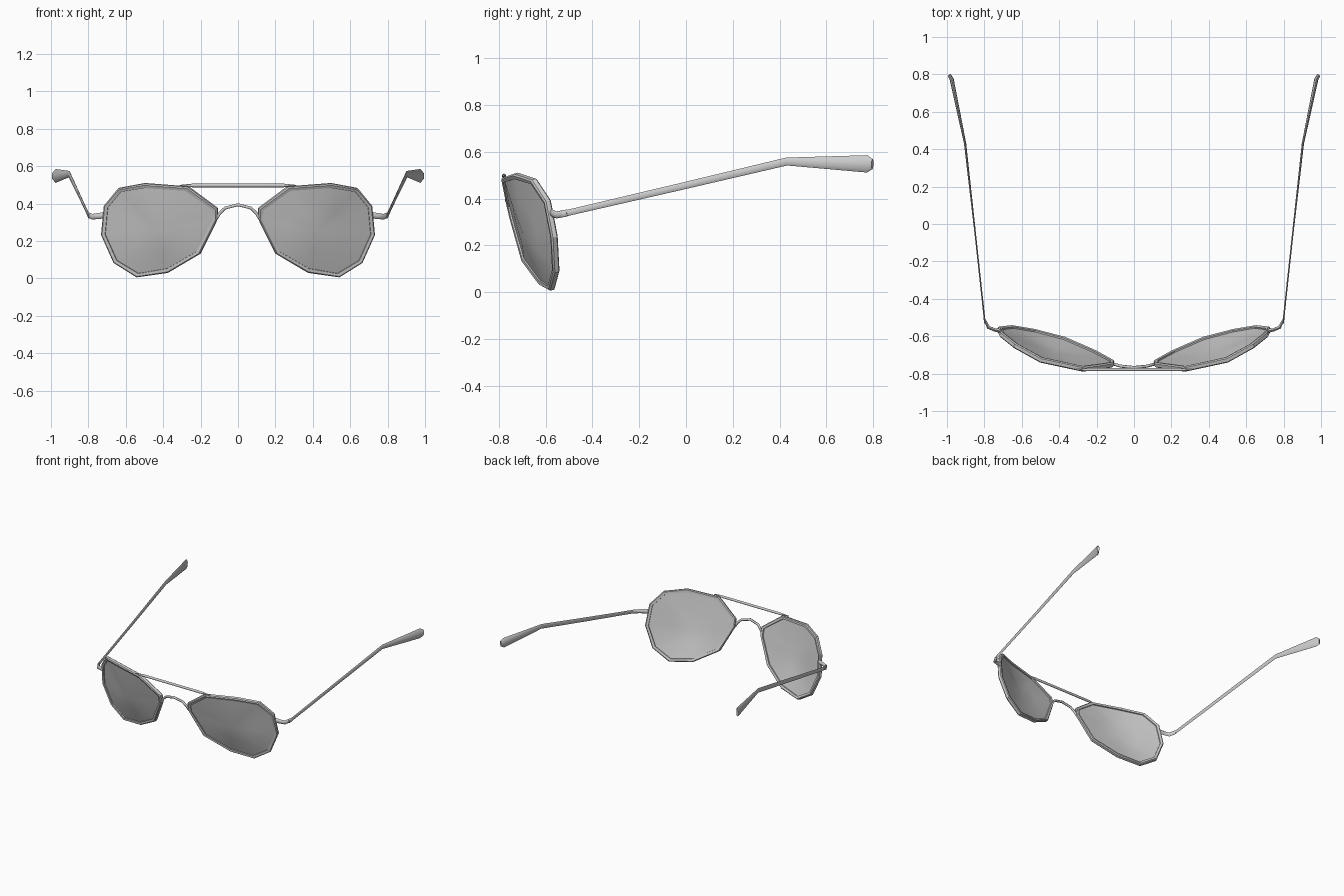
import bpy, bmesh, math
from mathutils import Vector

cube = bpy.data.objects.get("Cube")
if cube:
    bpy.data.objects.remove(cube, do_unlink=True)


def make_material(name, color):
    mat = bpy.data.materials.new(name)
    mat.use_nodes = True
    mat.diffuse_color = color
    mat.node_tree.nodes["Principled BSDF"].inputs["Base Color"].default_value = color
    return mat


grey = make_material("satin grey", (0.6, 0.6, 0.6, 1))


def finish(name, bm, mirrored=True, angle=30):
    bmesh.ops.recalc_face_normals(bm, faces=bm.faces)
    mesh = bpy.data.meshes.new(name)
    bm.to_mesh(mesh)
    bm.free()
    obj = bpy.data.objects.new(name, mesh)
    bpy.context.collection.objects.link(obj)
    mesh.materials.append(grey)
    bpy.ops.object.select_all(action='DESELECT')
    obj.select_set(True)
    bpy.context.view_layer.objects.active = obj
    bpy.ops.object.shade_smooth_by_angle(angle=math.radians(angle))
    if mirrored:
        obj.modifiers.new("Mirror", 'MIRROR').use_mirror_merge = False
    return obj


def bridge_loops(bm, a, b):
    for i in range(len(a)):
        j = (i + 1) % len(a)
        bm.faces.new((a[i], a[j], b[j], b[i]))


def sweep(name, stations, up, sides=6, mirrored=True):
    """Loft an elliptical section along (point, half height, half width) stations."""
    bm = bmesh.new()
    pts = [Vector(s[0]) for s in stations]
    loops = []
    for i, (_, height, width) in enumerate(stations):
        tangent = (pts[min(i + 1, len(pts) - 1)] - pts[max(i - 1, 0)]).normalized()
        side = tangent.cross(Vector(up)).normalized()
        upright = side.cross(tangent)
        ring = []
        for k in range(sides):
            a = math.tau * k / sides
            ring.append(bm.verts.new(pts[i] + upright * height * math.cos(a)
                                     + side * width * math.sin(a)))
        loops.append(ring)
    for a, b in zip(loops, loops[1:]):
        bridge_loops(bm, a, b)
    bm.faces.new(loops[0])
    bm.faces.new(loops[-1])
    return finish(name, bm, mirrored, 65)


# Rim outline of one eye, wrapping backwards towards the outside
outline = [Vector(p) for p in (
    (.11, -.755, .375), (.265, -.778, .49), (.50, -.728, .508), (.64, -.65, .482),
    (.715, -.59, .39), (.73, -.56, .235), (.663, -.552, .085), (.54, -.572, .008),
    (.372, -.615, .032), (.20, -.69, .133), (.108, -.742, .32))]
facing = Vector((.3, -1, -.27)).normalized()
center = Vector((.42, -.68, .26))


def inset(amount):
    return [p + (center - p).normalized() * amount for p in outline]


# Rims: bevelled band around each lens
bm = bmesh.new()
section = ((0, -.009), (0, .009), (.007, .015), (.024, .012), (.024, -.012), (.007, -.015))
loops = [[bm.verts.new(p + facing * depth) for p in inset(amount)] for amount, depth in section]
for a, b in zip(loops, loops[1:] + loops[:1]):
    bridge_loops(bm, a, b)
finish("rims", bm)

# Lenses: thin, gently domed shells
bm = bmesh.new()
edge = inset(.02)
for depth in (-.004, .004):
    outer = [bm.verts.new(p + facing * depth) for p in edge]
    middle = [bm.verts.new(p.lerp(center, .5) + facing * (depth + .012)) for p in edge]
    hub = bm.verts.new(center + facing * (depth + .016))
    bridge_loops(bm, outer, middle)
    for i in range(len(middle)):
        bm.faces.new((middle[i], middle[(i + 1) % len(middle)], hub))
    if depth < 0:
        back = outer
bridge_loops(bm, back, outer)
finish("lenses", bm, angle=40)

# Straight brow bar with tapered ends
sweep("brow_bar", [((-.31, -.780, .497), .003, .004), ((-.24, -.778, .497), .010, .009),
                   ((.24, -.778, .497), .010, .009), ((.31, -.780, .497), .003, .004)],
      (0, 0, 1), mirrored=False)

# Arched nose bridge
arch = [(.112, -.748, .325), (.098, -.752, .348), (.07, -.760, .376), (0, -.767, .394)]
arch += [(-x, y, z) for x, y, z in reversed(arch[:-1])]
sweep("nose_bridge", [(p, .008, .009) for p in arch], (0, 1, 0), mirrored=False)

# Hinge pieces between rims and temples
sweep("hinges", [((.712, -.572, .338), .017, .012), ((.745, -.566, .334), .016, .010),
                 ((.778, -.553, .330), .015, .010), ((.800, -.508, .338), .015, .006)],
      (0, 0, 1))

# Temple arms with flared ear tips
sweep("temples", [((.797, -.53, .333), .013, .004), ((.850, -.04, .447), .015, .004),
                  ((.903, .43, .558), .017, .006), ((.975, .775, .548), .037, .011),
                  ((.988, .797, .547), .022, .009)],
      (0, 0, 1), sides=8)
